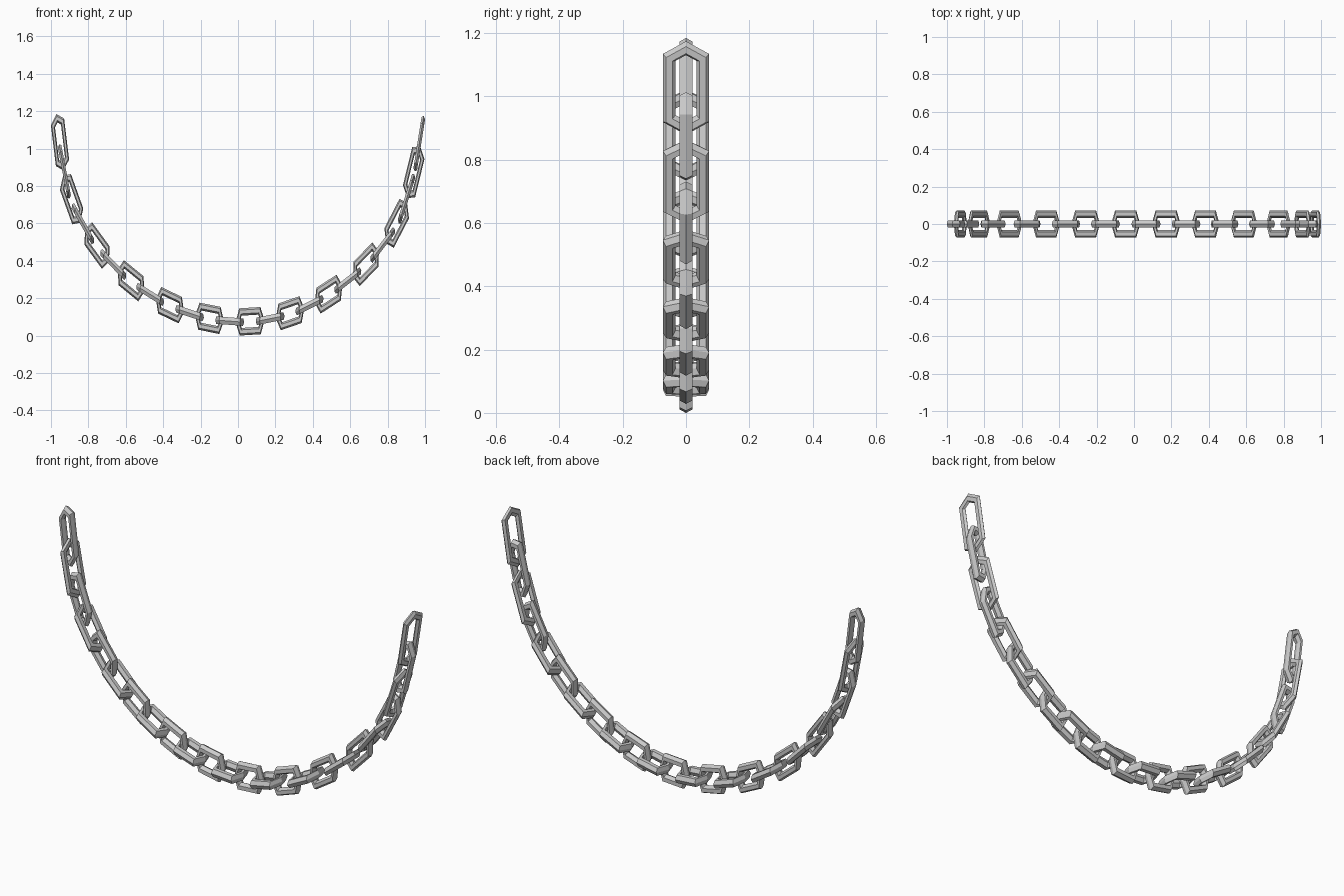
import bpy, math
from mathutils import Vector, Matrix

if "Cube" in bpy.data.objects:
    bpy.data.objects.remove(bpy.data.objects["Cube"])

# Hanging path: centres of every second link (x, z), with one extra point at each end
PATH = [(-.965, 1.35), (-.952, 1.037), (-.89, .733), (-.754, .485), (-.572, .297),
        (-.364, .166), (-.153, .096), (.064, .080), (.278, .123), (.484, .225),
        (.684, .385), (.848, .604), (.939, .877), (.99, 1.185), (1.01, 1.48)]
LINKS = 24
SQUASH = 0.5          # the whole chain is compressed along x
RING, TUBE, STRETCH = .061, .0231, .071


def path_at(t):
    """Smooth path point and direction for link number t."""
    i, u = divmod(t / 2, 1)
    a, b, c, d = (Vector(p) for p in PATH[int(i):int(i) + 4])
    k1, k2, k3 = c - a, 2 * a - 5 * b + 4 * c - d, 3 * b - a - 3 * c + d
    pos = b + .5 * (k1 * u + k2 * u * u + k3 * u ** 3)
    return pos, .5 * (k1 + 2 * k2 * u + 3 * k3 * u * u)


def link_mesh():
    """Six-sided ring with a six-sided tube, stretched along x."""
    verts, faces, n = [], [], 6
    for i in range(n):
        a = i * math.tau / n
        for j in range(n):
            b = j * math.tau / n
            r = RING + TUBE * math.cos(b)
            verts.append(Vector((r * math.cos(a) + math.copysign(STRETCH, math.cos(a)),
                                 r * math.sin(a), TUBE * math.sin(b))))
            k, m = (i + 1) % n, (j + 1) % n
            faces.append((i * n + j, k * n + j, k * n + m, i * n + m))
    return verts, faces


# Links: every other one is turned a quarter about the chain direction
verts, faces = link_mesh()
links = []
for t in range(LINKS):
    pos, d = path_at(t)
    tilt = math.atan2(d.y, d.x / SQUASH)
    roll = math.pi / 2 if t % 2 == 0 else 0
    mat = (Matrix.Translation((pos.x, 0, pos.y))
           @ Matrix.Diagonal((SQUASH, 1, 1, 1))
           @ Matrix.Rotation(-tilt, 4, 'Y') @ Matrix.Rotation(roll, 4, 'X'))
    me = bpy.data.meshes.new("chain_link")
    me.from_pydata([mat @ v for v in verts], [], faces)
    ob = bpy.data.objects.new("chain_link_%02d" % (t + 1), me)
    bpy.context.collection.objects.link(ob)
    links.append(ob)

# Rest the chain on the ground and centre it
pts = [v.co for o in links for v in o.data.vertices]
low = min(p.z for p in pts)
mid = (min(p.x for p in pts) + max(p.x for p in pts)) / 2
for o in links:
    o.data.transform(Matrix.Translation((-mid, 0, -low)))
